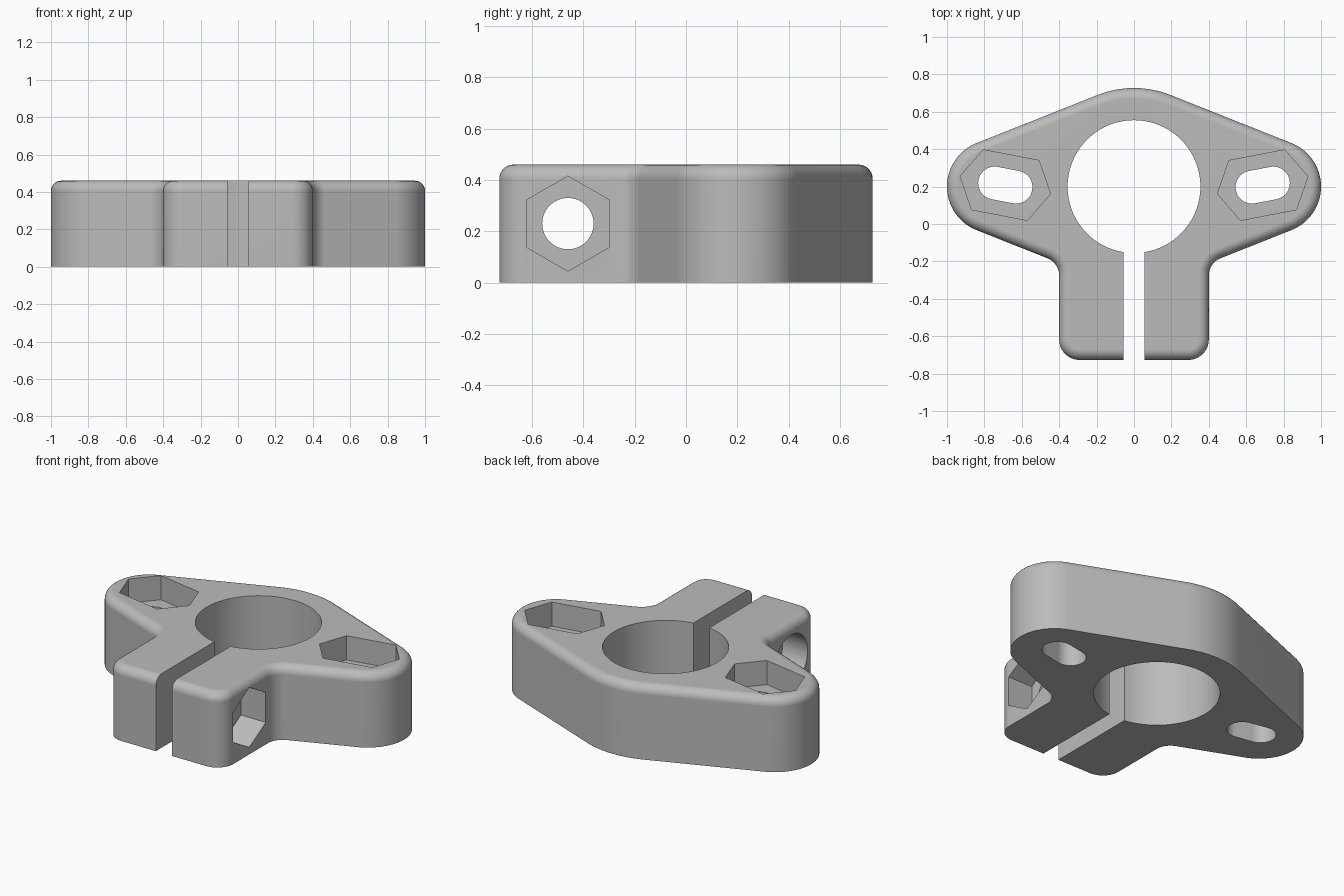
import bpy, bmesh
from math import asin, sin, cos, pi, radians
from mathutils import Matrix, Vector

cube = bpy.data.objects.get("Cube")
if cube:
    bpy.data.objects.remove(cube, do_unlink=True)

HEIGHT = 0.46
CY = 0.2            # y of the bore and ear centres
ROUND = 0.055       # rounding of the upper rim

grey = bpy.data.materials.new("grey")
grey.use_nodes = True
grey.diffuse_color = (0.5, 0.5, 0.5, 1)
grey.node_tree.nodes["Principled BSDF"].inputs["Base Color"].default_value = (0.5, 0.5, 0.5, 1)


def arc(cx, cy, r, start, end, steps):
    return [(cx + r * cos(start + (end - start) * i / steps),
             cy + r * sin(start + (end - start) * i / steps)) for i in range(steps + 1)]


def prism(name, points, z0, z1, matrix=None, rim=0.0):
    """Extrude a flat outline from z0 to z1, optionally rounding its top rim."""
    bm = bmesh.new()
    base = bm.faces.new([bm.verts.new((x, y, z0)) for x, y in points])
    grown = bmesh.ops.extrude_face_region(bm, geom=[base])["geom"]
    top = [v for v in grown if isinstance(v, bmesh.types.BMVert)]
    bmesh.ops.translate(bm, vec=(0, 0, z1 - z0), verts=top)
    if rim:
        edges = [e for e in bm.edges if all(v in top for v in e.verts)]
        bmesh.ops.bevel(bm, geom=edges, offset=rim, segments=7, profile=0.5,
                        affect='EDGES', clamp_overlap=False)
    if matrix:
        bm.transform(matrix)
    bmesh.ops.recalc_face_normals(bm, faces=bm.faces)
    mesh = bpy.data.meshes.new(name)
    bm.to_mesh(mesh)
    bm.free()
    mesh.materials.append(grey)
    obj = bpy.data.objects.new(name, mesh)
    bpy.context.collection.objects.link(obj)
    return obj


def cut(body, cutter):
    cutter.hide_render = True
    mod = body.modifiers.new("cut", 'BOOLEAN')
    mod.operation = 'DIFFERENCE'
    mod.solver = 'EXACT'
    mod.object = cutter
    bpy.context.view_layer.objects.active = body
    bpy.ops.object.modifier_apply(modifier=mod.name)
    bpy.data.objects.remove(cutter, do_unlink=True)


# Body outline: crown, ear, inner fillet and arm corner, then mirrored
crown_r, ear_r, ear_x, arm_x, fillet, corner = 0.527, 0.25, 0.75, 0.4, 0.1, 0.11
slope = asin((crown_r - ear_r) / ear_x)
fillet_y = CY - (crown_r + fillet - sin(slope) * (arm_x + fillet)) / cos(slope)
half = arc(0, CY, crown_r, pi / 2, pi / 2 - slope, 8)
half += arc(ear_x, CY, ear_r, pi / 2 - slope, slope - pi / 2, 32)
half += arc(arm_x + fillet, fillet_y, fillet, pi / 2 + slope, pi, 12)
half += arc(arm_x - corner, corner - 0.727, corner, 0, -pi / 2, 12)
outline = half + [(-x, y) for x, y in reversed(half[1:])]
body = prism("clamp_body", outline, 0, HEIGHT, rim=ROUND)

# Shaft bore and clamping slot
cut(body, prism("bore_cutter", arc(0, CY, 0.355, 0, 2 * pi, 96)[:-1], -0.1, 0.6))
cut(body, prism("slot_cutter", [(-0.055, -1), (0.055, -1), (0.055, 0), (-0.055, 0)], -0.1, 0.6))


def stretched(r, steps, half_len):
    """Circle or hexagon stretched lengthwise into a slot."""
    right = arc(half_len, 0, r, -pi / 2, pi / 2, steps)
    return right + [(-x, -y) for x, y in right]


# Mounting slots with stretched hexagonal nut pockets in both ears
hexagon = [(0.058 + x, y) if x > 0 else (x - 0.058, y)
           for x, y in arc(0, 0, 0.188, 0, 2 * pi, 6)[:-1]]
for side in (1, -1):
    place = Matrix.Translation((side * 0.688, 0.208, 0)) @ Matrix.Rotation(radians(side * 10.8), 4, 'Z')
    cut(body, prism("nut_pocket_cutter", hexagon, HEIGHT - 0.15, 0.6, place))
    cut(body, prism("ear_slot_cutter", stretched(0.088, 20, 0.058), -0.1, 0.6, place))

# Clamp screw: through hole, hexagonal nut pocket on one arm, round head recess on the other
across = Matrix.Translation((0, -0.46, 0.23)) @ Matrix.Rotation(pi / 2, 4, 'Y')
cut(body, prism("screw_hole_cutter", arc(0, 0, 0.1, 0, 2 * pi, 48)[:-1], -0.6, 0.6, across))
cut(body, prism("screw_nut_cutter", arc(0, 0, 0.185, 0, 2 * pi, 6)[:-1], 0.23, 0.6, across))
cut(body, prism("screw_head_cutter", arc(0, 0, 0.16, 0, 2 * pi, 64)[:-1], -0.6, -0.23, across))

# Smooth shading with crisp cut edges
bpy.ops.object.select_all(action='DESELECT')
body.select_set(True)
bpy.context.view_layer.objects.active = body
bpy.ops.object.shade_smooth_by_angle(angle=radians(30))
weighted = body.modifiers.new("weighted_normals", 'WEIGHTED_NORMAL')
weighted.keep_sharp = True
